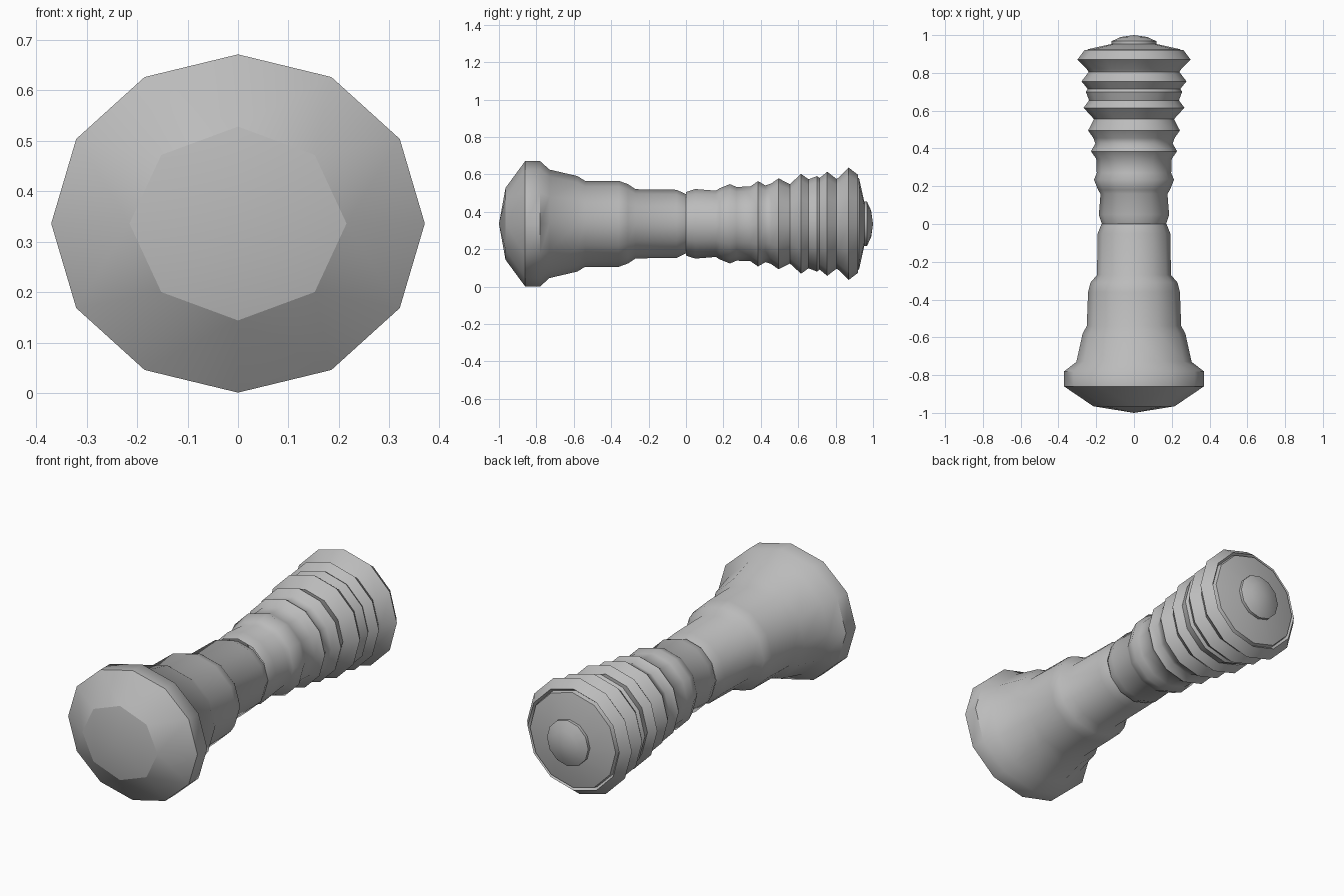
import bpy, bmesh, math

if "Cube" in bpy.data.objects:
    bpy.data.objects.remove(bpy.data.objects["Cube"])

CZ = 0.336  # height of the long axis

grey = bpy.data.materials.new("plain grey")
grey.diffuse_color = (0.5, 0.5, 0.5, 1)
grey.use_nodes = True
grey.node_tree.nodes["Principled BSDF"].inputs["Base Color"].default_value = grey.diffuse_color


def lathe(name, profile, sharp=50):
    """Rings along y: (y, x radius, z radius, sides). Zero radius makes a pole."""
    bm = bmesh.new()
    rings = []
    for y, rx, rz, n in profile:
        if rx == 0:
            rings.append([bm.verts.new((0, y, CZ))])
            continue
        rings.append([bm.verts.new((rx * math.cos(math.tau * i / n), y,
                                    CZ + rz * math.sin(math.tau * i / n)))
                      for i in range(n)])
    for a, b in zip(rings, rings[1:]):
        n, m = len(a), len(b)
        if n == m:
            for i in range(n):
                k = (i + 1) % n
                bm.faces.new((a[i], a[k], b[k], b[i]))
        elif n == 1 or m == 1:
            pole, ring = (a[0], b) if n == 1 else (b[0], a)
            for i in range(len(ring)):
                bm.faces.new((ring[i], ring[(i + 1) % len(ring)], pole))
        else:  # stitch rings with different side counts
            i = j = 0
            while i < n or j < m:
                if j == m or (i < n and (i + 1) * m <= (j + 1) * n):
                    bm.faces.new((a[i % n], a[(i + 1) % n], b[j % m]))
                    i += 1
                else:
                    bm.faces.new((a[i % n], b[(j + 1) % m], b[j % m]))
                    j += 1
    bmesh.ops.recalc_face_normals(bm, faces=bm.faces)
    me = bpy.data.meshes.new(name)
    bm.to_mesh(me)
    bm.free()
    me.materials.append(grey)
    for p in me.polygons:
        p.use_smooth = True
    me.set_sharp_from_angle(angle=math.radians(sharp))
    ob = bpy.data.objects.new(name, me)
    bpy.context.collection.objects.link(ob)
    return ob


# front cap: shallow eight-sided lens
lathe("front_cap", [(-1.0, 0, 0, 1), (-0.965, 0.215, 0.192, 8)])

# flared head and stepped neck
neck = [(-0.86, 0.37, 0.335), (-0.78, 0.37, 0.335), (-0.73, 0.305, 0.29),
        (-0.58, 0.272, 0.255), (-0.54, 0.25, 0.23), (-0.36, 0.243, 0.23),
        (-0.31, 0.23, 0.212), (-0.27, 0.196, 0.185), (-0.05, 0.192, 0.182),
        (0.0, 0.172, 0.158)]
lathe("head_and_neck", [(-0.965, 0.215, 0.192, 8)] +
      [(y, rx, rz, 12) for y, rx, rz in neck])

# ribbed grip, widening towards the back
grip = [(0.0, 0.170), (0.05, 0.186), (0.16, 0.177), (0.18, 0.190),
        (0.235, 0.212), (0.27, 0.197), (0.345, 0.200), (0.385, 0.228),
        (0.425, 0.205), (0.455, 0.215), (0.495, 0.243), (0.555, 0.212),
        (0.57, 0.225), (0.615, 0.267), (0.655, 0.238), (0.70, 0.255),
        (0.715, 0.245), (0.755, 0.278), (0.805, 0.240), (0.82, 0.250),
        (0.87, 0.300), (0.92, 0.262), (0.905, 0.250)]
lathe("ribbed_grip", [(y, r, r, 12) for y, r in grip])

# back plate and its raised button
lathe("back_plate", [(0.905, 0.25, 0.25, 12), (0.925, 0.245, 0.245, 12),
                     (0.955, 0.11, 0.11, 12), (0.955, 0, 0, 1)])
lathe("back_button", [(0.945, 0.118, 0.118, 12), (0.968, 0.118, 0.118, 12),
                      (0.99, 0.07, 0.07, 12), (1.0, 0, 0, 1)])
